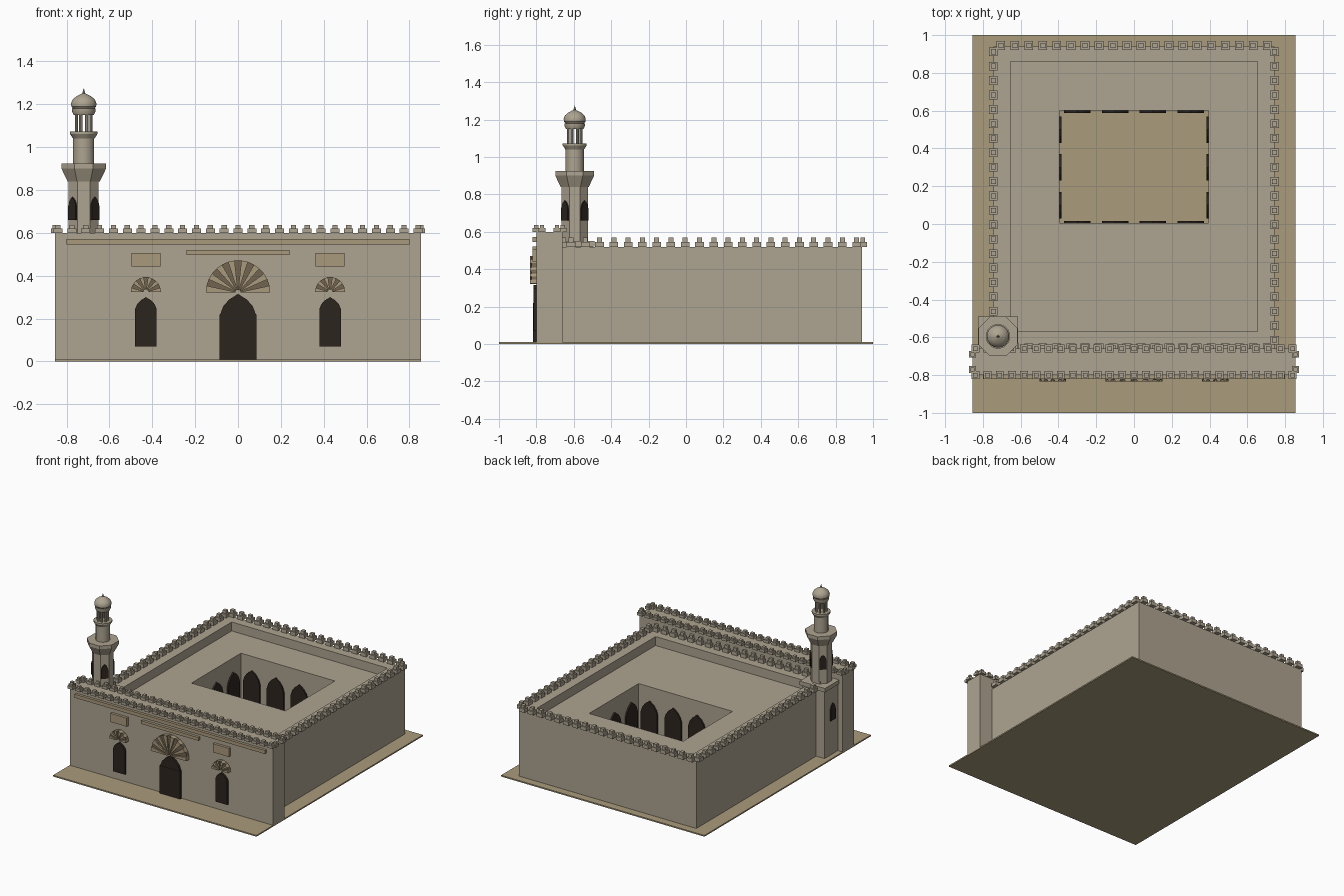
import bpy, bmesh
from math import pi, sin, cos
from mathutils import Matrix, Vector

if "Cube" in bpy.data.objects:
    bpy.data.objects.remove(bpy.data.objects["Cube"])


def material(name, rgb):
    m = bpy.data.materials.new(name)
    m.diffuse_color = (*rgb, 1)
    m.use_nodes = True
    m.node_tree.nodes["Principled BSDF"].inputs["Base Color"].default_value = m.diffuse_color
    return m


STONE = material("stone", (0.42, 0.37, 0.28))
SAND = material("sand", (0.40, 0.33, 0.20))
TRIM = material("trim", (0.40, 0.32, 0.20))
BROWN = material("brown", (0.17, 0.13, 0.08))
DARK = material("dark", (0.025, 0.018, 0.013))


def finish(name, bm, mat, smooth=False):
    bmesh.ops.recalc_face_normals(bm, faces=bm.faces)
    me = bpy.data.meshes.new(name)
    bm.to_mesh(me)
    bm.free()
    me.materials.append(mat)
    ob = bpy.data.objects.new(name, me)
    bpy.context.collection.objects.link(ob)
    if smooth:
        bpy.ops.object.select_all(action='DESELECT')
        ob.select_set(True)
        bpy.context.view_layer.objects.active = ob
        bpy.ops.object.shade_smooth_by_angle(angle=pi / 6)
    return ob


def add_box(bm, x0, x1, y0, y1, z0, z1):
    m = Matrix.Translation(((x0 + x1) / 2, (y0 + y1) / 2, (z0 + z1) / 2))
    bmesh.ops.create_cube(bm, size=1, matrix=m @ Matrix.Diagonal((x1 - x0, y1 - y0, z1 - z0, 1)))


def box(name, mat, *dims):
    bm = bmesh.new()
    add_box(bm, *dims)
    return finish(name, bm, mat)


def panel(name, mat, pts, loc, depth, angle=0):
    """Extrude an (x, z) outline; at angle 0 it faces -y."""
    bm = bmesh.new()
    m = Matrix.Translation(loc) @ Matrix.Rotation(angle, 4, 'Z')
    f = bm.faces.new([bm.verts.new(m @ Vector((x, 0, z))) for x, z in pts])
    r = bmesh.ops.extrude_face_region(bm, geom=[f])
    move = m.to_3x3() @ Vector((0, -depth, 0))
    bmesh.ops.translate(bm, vec=move, verts=[v for v in r['geom'] if isinstance(v, bmesh.types.BMVert)])
    return finish(name, bm, mat)


def arch(name, w, z0, zs, z1, loc, depth, angle=0):
    """Dark pointed-arch opening with half width w, spring line zs, apex z1."""
    h = z1 - zs
    side = [(w, zs), (w * .82, zs + h * .4), (w * .5, zs + h * .72)]
    pts = [(-w, z0), (w, z0)] + side + [(0, z1)] + [(-x, z) for x, z in reversed(side)]
    return panel(name, DARK, pts, loc, depth, angle)


def fan(name, x, z, r0, r1, n, y):
    """Half-round hood of alternating light and dark wedges."""
    for i in range(n):
        a, b = pi * i / n, pi * (i + 1) / n
        pts = [(r * cos(t), r * sin(t)) for r, t in ((r0, a), (r1, a), (r1, b), (r0, b))]
        light = i % 2 == 0
        panel(f"{name}_wedge", TRIM if light else BROWN, pts, (x, y, z), .035 if light else .025)


def merlons(name, p, q, n, z, w, h):
    """Row of n stepped battlement blocks from p to q."""
    bm = bmesh.new()
    for i in range(n):
        c = Vector(p).lerp(Vector(q), i / (n - 1))
        for s, z0, z1 in ((w / 2, z, z + h * .55), (w * .29, z + h * .55, z + h)):
            add_box(bm, c.x - s, c.x + s, c.y - s, c.y + s, z0, z1)
    return finish(name, bm, STONE)


def lathe(name, mat, profile, n, smooth=False):
    """Turned minaret part; radii are apothems when n is 8."""
    bm = bmesh.new()
    k = 1 / cos(pi / n)
    rings = []
    for r, z in profile:
        rings.append([bm.verts.new((TX + r * k * cos(2 * pi * (i + .5) / n),
                                    TY + r * k * sin(2 * pi * (i + .5) / n), z)) for i in range(n)])
    for a, b in zip(rings, rings[1:]):
        for i in range(n):
            j = (i + 1) % n
            bm.faces.new((a[i], a[j], b[j], b[i]))
    bm.faces.new(rings[0])
    bm.faces.new(rings[-1])
    return finish(name, bm, mat, smooth)


# Ground slab
box("ground_slab", SAND, -.855, .855, -1, 1, 0, .01)

# Main hall: outer wall, parapet, sunken roof and open court as one closed loft
bm = bmesh.new()
loops = []
for x, y0, y1, z in ((.745, -.66, .94, .004), (.745, -.66, .94, .518), (.655, -.57, .86, .518),
                     (.655, -.57, .86, .45), (.395, .005, .6, .45), (.395, .005, .6, .004)):
    loops.append([bm.verts.new(c) for c in ((-x, y0, z), (x, y0, z), (x, y1, z), (-x, y1, z))])
for a, b in zip(loops, loops[1:] + loops[:1]):
    for i in range(4):
        j = (i + 1) % 4
        bm.faces.new((a[i], a[j], b[j], b[i]))
finish("main_hall", bm, STONE)

# Courtyard arches
for x in (-.3, -.1, .1, .3):
    arch("court_arch_back", .07, .002, .25, .345, (x, .602, 0), .014)
    arch("court_arch_front", .07, .002, .25, .345, (x, .003, 0), .014, pi)
for y in (.1, .3, .5):
    arch("court_arch_left", .07, .002, .25, .345, (-.397, y, 0), .014, pi / 2)
    arch("court_arch_right", .07, .002, .25, .345, (.397, y, 0), .014, -pi / 2)

# Hall battlements
for s in (-1, 1):
    merlons("hall_side_merlons", (s * .745, -.615, 0), (s * .745, .912, 0), 21, .518, .046, .05)
for y in (-.655, .945):
    merlons("hall_end_merlons", (-.705, y, 0), (.705, y, 0), 20, .518, .046, .05)

# Entrance facade and its battlements
box("facade", STONE, -.855, .855, -.8, -.66, .004, .6)
for y in (-.8, -.66):
    merlons("facade_merlons", (-.84, y, 0), (.84, y, 0), 27, .6, .042, .036)
for s in (-1, 1):
    merlons("facade_end_merlons", (s * .855, -.77, 0), (s * .855, -.69, 0), 2, .6, .036, .036)

# Facade mouldings, door, side windows and fan hoods
box("upper_moulding", TRIM, -.8, .8, -.82, -.79, .545, .572)
box("middle_moulding", TRIM, -.24, .24, -.82, -.79, .496, .52)
box("door_leaf", DARK, -.087, .087, -.818, -.79, .002, .22)
arch("door_arch", .083, .22, .221, .315, (0, -.79, 0), .026)
fan("door_hood", 0, .322, .012, .15, 15, -.8)
for s in (-1, 1):
    arch("side_window", .05, .07, .245, .3, (s * .43, -.79, 0), .025)
    fan("window_hood", s * .43, .324, .012, .07, 11, -.8)
    box("inset_plaque", TRIM, s * .43 - .068, s * .43 + .068, -.82, -.79, .442, .507)

# Minaret base
TX, TY = -.72, -.595
box("minaret_base", STONE, TX - .095, TX + .095, TY - .095, TY + .095, .004, .52)
box("minaret_base_cap", STONE, TX - .106, TX + .106, TY - .106, TY + .106, .52, .55)
arch("base_window_side", .03, .27, .35, .4, (TX - .09, TY, 0), .012, -pi / 2)

# Octagonal shaft, windows on the diagonal faces, gallery
lathe("lower_shaft", STONE, [(.07, .55), (.07, .845)], 8)
for i in range(4):
    a = pi / 4 + i * pi / 2
    arch("shaft_window", .025, .66, .725, .767,
         (TX + .062 * sin(a), TY - .062 * cos(a), 0), .016, a)
lathe("lower_gallery", STONE, [(.075, .84), (.104, .9), (.104, .925)], 8)

# Upper shaft, small gallery, lantern columns, ribbed neck and dome
lathe("upper_shaft", STONE, [(.049, .925), (.049, 1.045)], 16, True)
lathe("upper_gallery", STONE, [(.05, 1.04), (.064, 1.062), (.064, 1.073)], 16, True)
for i in range(8):
    a = pi / 8 + i * pi / 4
    bm = bmesh.new()
    bmesh.ops.create_cone(bm, cap_ends=True, segments=8, radius1=.0075, radius2=.0075, depth=.09,
                          matrix=Matrix.Translation((TX + .037 * cos(a), TY + .037 * sin(a), 1.112)))
    finish("lantern_column", bm, STONE, True)
lathe("lantern_cornice", STONE, [(.047, 1.15), (.054, 1.165), (.054, 1.18)], 16, True)
lathe("dome", STONE, [(.05, 1.18), (.058, 1.19), (.059, 1.205), (.052, 1.222),
                      (.035, 1.237), (.016, 1.247), (.004, 1.252)], 24, True)
lathe("finial", STONE, [(.004, 1.248), (.007, 1.256), (.004, 1.262), (.001, 1.274)], 8)
